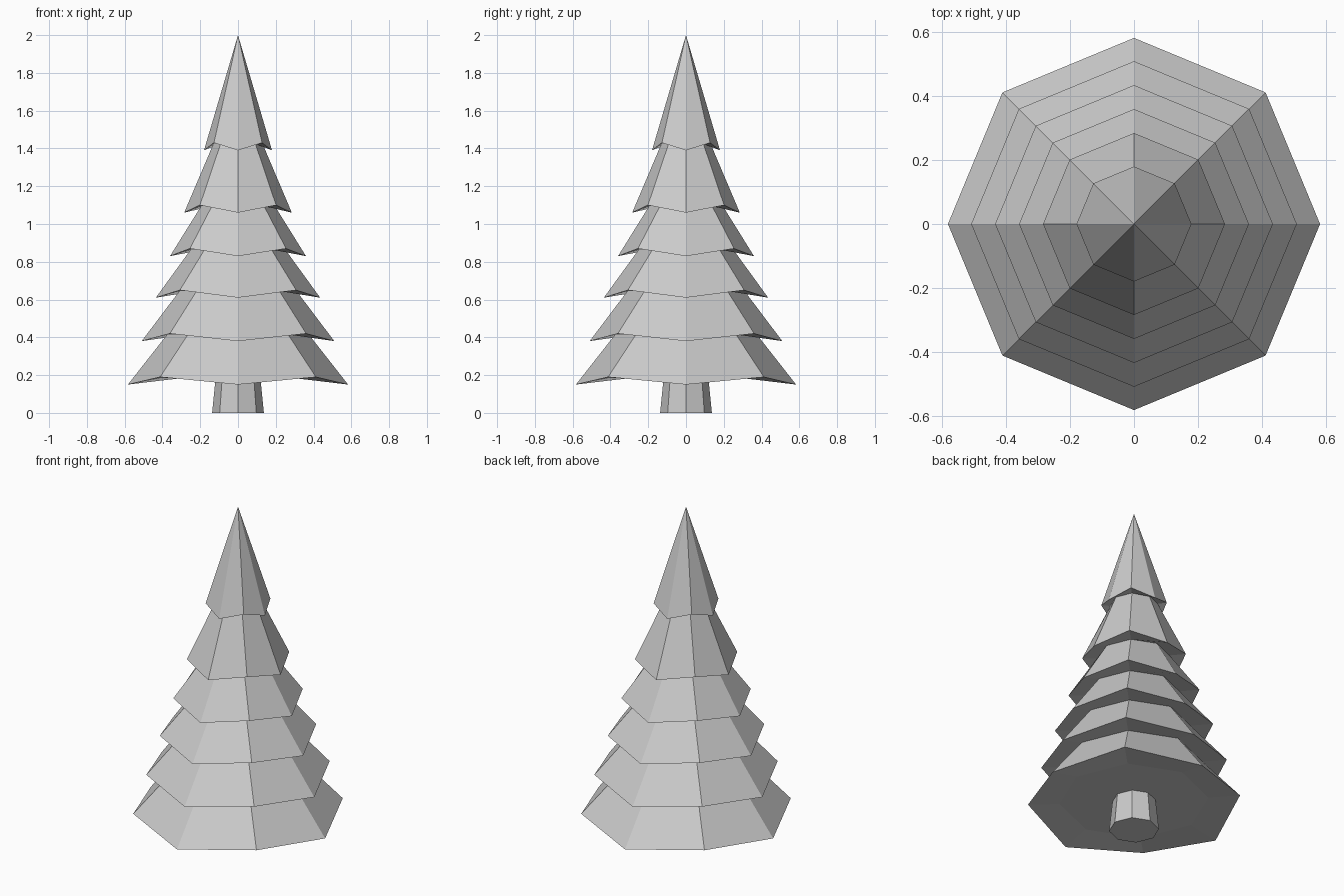
import bpy, bmesh
from math import cos, sin, pi

if "Cube" in bpy.data.objects:
    bpy.data.objects.remove(bpy.data.objects["Cube"])

SIDES = 8


def ring(bm, r, z, zig=0.0):
    """Octagon with every second corner lifted by zig."""
    return [bm.verts.new((r * cos(i * pi / 4), r * sin(i * pi / 4), z + zig * (i % 2)))
            for i in range(SIDES)]


def bridge(bm, a, b):
    for i in range(SIDES):
        j = (i + 1) % SIDES
        bm.faces.new((a[i], a[j], b[j], b[i]))


def finish(bm, name):
    bmesh.ops.recalc_face_normals(bm, faces=bm.faces)
    mesh = bpy.data.meshes.new(name)
    bm.to_mesh(mesh)
    bm.free()
    obj = bpy.data.objects.new(name, mesh)
    bpy.context.collection.objects.link(obj)


# Foliage: each tier is an inner underside ring followed by a zigzag rim
tiers = [  # inner radius, rim radius, rim height
    (0.41, 0.583, 0.15),
    (0.375, 0.51, 0.38),
    (0.31, 0.435, 0.61),
    (0.25, 0.36, 0.83),
    (0.195, 0.285, 1.06),
    (0.13, 0.18, 1.39),
]
bm = bmesh.new()
last = None
for inner_r, rim_r, z in tiers:
    inner = ring(bm, inner_r, z + 0.035)
    rim = ring(bm, rim_r, z, 0.04)
    if last:
        bridge(bm, last, inner)
    else:
        bm.faces.new(inner[::-1])
    bridge(bm, inner, rim)
    last = rim
tip = bm.verts.new((0, 0, 2))
for i in range(SIDES):
    bm.faces.new((last[i], last[(i + 1) % SIDES], tip))
finish(bm, "foliage")

# Trunk: slightly tapered octagonal post
bm = bmesh.new()
low, high = ring(bm, 0.137, 0), ring(bm, 0.118, 0.19)
bm.faces.new(low[::-1])
bm.faces.new(high)
bridge(bm, low, high)
finish(bm, "trunk")
